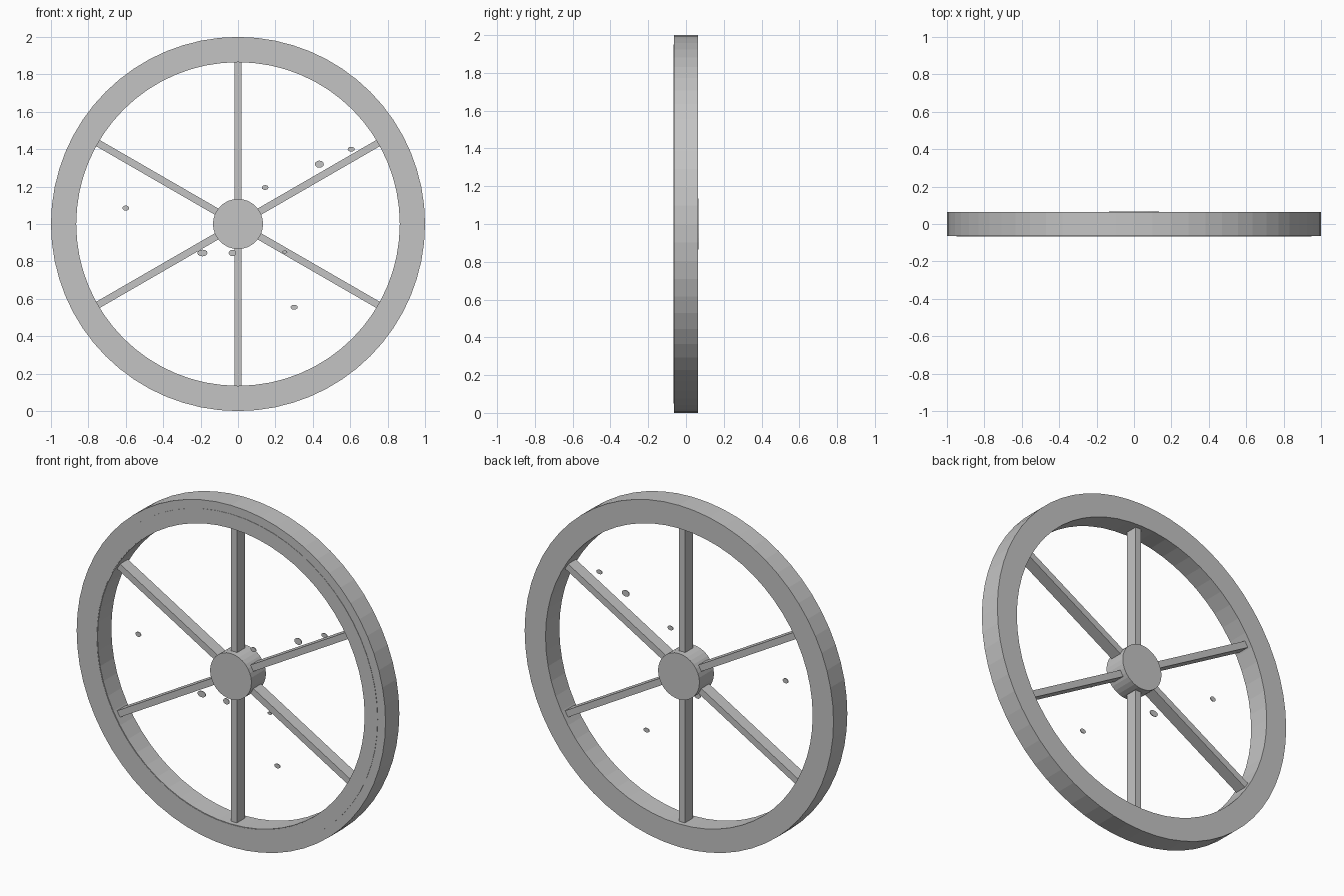
import bpy, bmesh
from math import cos, sin, pi, radians
from mathutils import Matrix, Vector

cube = bpy.data.objects.get("Cube")
if cube:
    bpy.data.objects.remove(cube, do_unlink=True)

grey = bpy.data.materials.new("plain_grey")
grey.use_nodes = True
grey.diffuse_color = (0.55, 0.55, 0.55, 1)
grey.node_tree.nodes["Principled BSDF"].inputs["Base Color"].default_value = grey.diffuse_color

CENTRE = Vector((0, 0, 1))


def add_object(name, bm):
    bmesh.ops.recalc_face_normals(bm, faces=bm.faces)
    mesh = bpy.data.meshes.new(name)
    bm.to_mesh(mesh)
    bm.free()
    mesh.materials.append(grey)
    obj = bpy.data.objects.new(name, mesh)
    bpy.context.collection.objects.link(obj)
    return obj


def ring(name, inner, outer, front, back, sides):
    """Rectangular section swept round the axle."""
    bm = bmesh.new()
    section = [(inner, front), (outer, front), (outer, back), (inner, back)]
    loops = []
    for i in range(sides):
        a = 2 * pi * i / sides
        loops.append([bm.verts.new(CENTRE + Vector((r * cos(a), y, r * sin(a))))
                      for r, y in section])
    for i in range(sides):
        a, b = loops[i], loops[(i + 1) % sides]
        for j in range(4):
            k = (j + 1) % 4
            bm.faces.new((a[j], a[k], b[k], b[j]))
    return add_object(name, bm)


def disc(name, x, z, rx, rz, front, back, sides):
    """Solid disc facing the front."""
    bm = bmesh.new()
    bmesh.ops.create_cone(bm, cap_ends=True, segments=sides,
                          radius1=1, radius2=1, depth=back - front)
    turn = Matrix.Rotation(radians(90), 4, 'X')
    place = Matrix.Translation((x, (front + back) / 2, z))
    bm.transform(place @ Matrix.Diagonal((rx, 1, rz, 1)) @ turn)
    return add_object(name, bm)


# Rim with a barely raised band on its front
ring("rim", 0.865, 1.0, -0.064, 0.064, 64)
ring("rim_front_band", 0.868, 0.95, -0.066, -0.06, 64)

# Hub
disc("hub", 0, 1, 0.134, 0.134, -0.067, 0.067, 32)

# Six spokes
for i in range(6):
    bm = bmesh.new()
    bmesh.ops.create_cube(bm, size=1)
    bm.transform(Matrix.Translation(CENTRE)
                 @ Matrix.Rotation(i * pi / 3, 4, 'Y')
                 @ Matrix.Translation((0, 0, 0.485))
                 @ Matrix.Diagonal((0.038, 0.072, 0.77, 1)))
    add_object(f"spoke_{i + 1}", bm)

# Small loose flecks in the front plane: x, z, half width, half height
flecks = [(-0.6, 1.085, 0.018, 0.014), (-0.19, 0.845, 0.027, 0.018),
          (-0.03, 0.845, 0.02, 0.017), (0.145, 1.195, 0.018, 0.013),
          (0.435, 1.32, 0.024, 0.019), (0.605, 1.4, 0.019, 0.013),
          (0.25, 0.85, 0.014, 0.008), (0.3, 0.555, 0.019, 0.013)]
for i, (x, z, rx, rz) in enumerate(flecks):
    disc(f"fleck_{i + 1}", x, z, rx, rz, -0.066, -0.062, 12)
